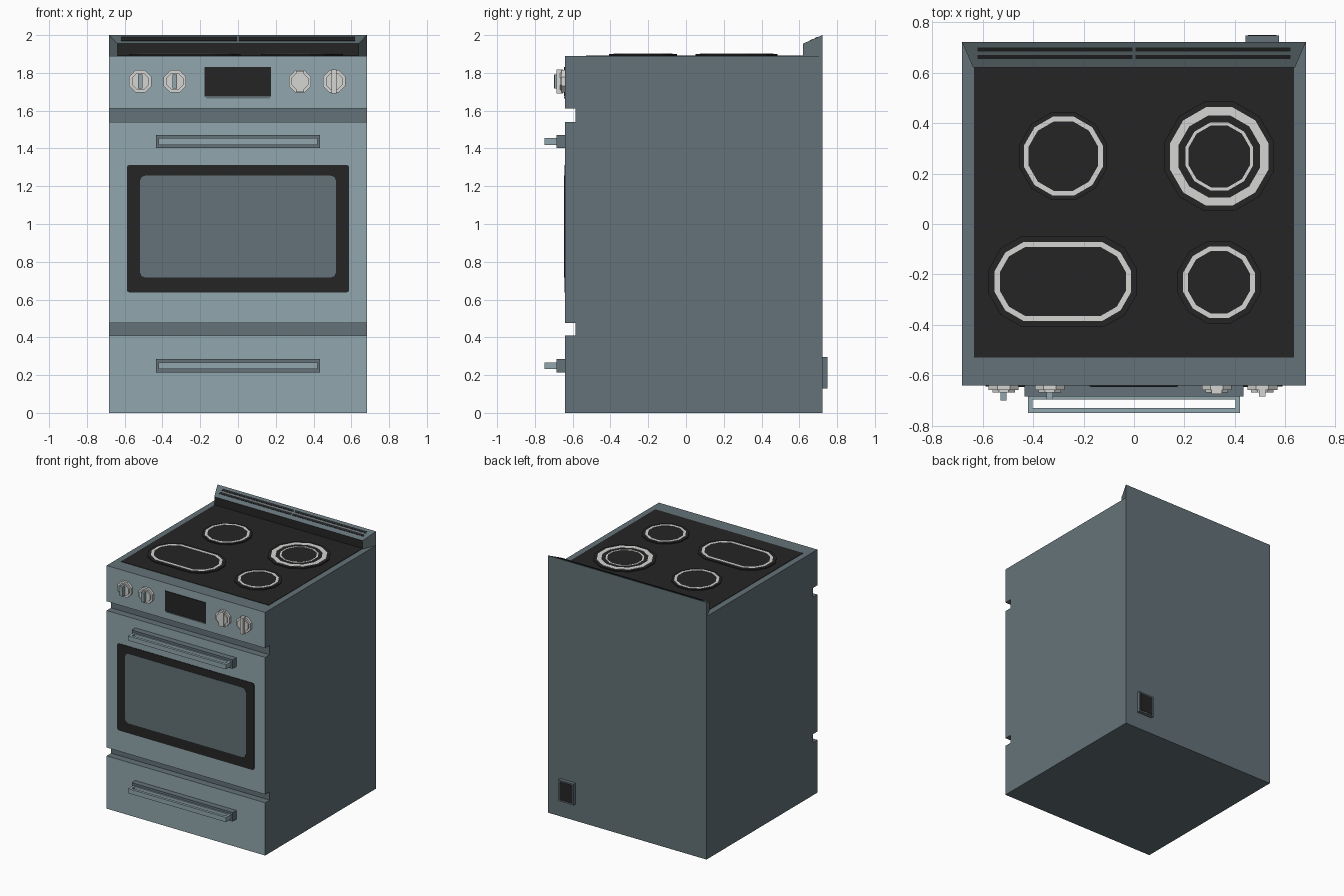
import bpy, bmesh, math

if "Cube" in bpy.data.objects:
    bpy.data.objects.remove(bpy.data.objects["Cube"])

def material(name, rgb):
    m = bpy.data.materials.new(name)
    m.diffuse_color = (*rgb, 1)
    m.use_nodes = True
    m.node_tree.nodes["Principled BSDF"].inputs["Base Color"].default_value = m.diffuse_color
    return m

LIGHT = material("light steel", (0.283, 0.386, 0.418))
BODY = material("dark steel", (0.127, 0.171, 0.188))
BLACK = material("black glass", (0.0185, 0.0185, 0.0185))
WHITE = material("pale grey", (0.66, 0.67, 0.65))

def finish(name, bm, mats, rule=None):
    bmesh.ops.recalc_face_normals(bm, faces=bm.faces[:])
    bm.normal_update()
    if rule:
        for f in bm.faces:
            f.material_index = rule(f)
    me = bpy.data.meshes.new(name)
    bm.to_mesh(me)
    bm.free()
    for m in mats:
        me.materials.append(m)
    ob = bpy.data.objects.new(name, me)
    bpy.context.collection.objects.link(ob)
    return ob

PLACE = {'x': lambda u, v, w: (w, u, v),
         'y': lambda u, v, w: (u, w, v),
         'z': lambda u, v, w: (u, v, w)}

def prism(name, pts, axis, a, b, mats, rule=None):
    """Extrude a 2D outline along an axis from a to b."""
    bm = bmesh.new()
    lo = [bm.verts.new(PLACE[axis](u, v, a)) for u, v in pts]
    hi = [bm.verts.new(PLACE[axis](u, v, b)) for u, v in pts]
    bm.faces.new(lo)
    bm.faces.new(hi)
    n = len(pts)
    for i in range(n):
        j = (i + 1) % n
        bm.faces.new((lo[i], lo[j], hi[j], hi[i]))
    return finish(name, bm, mats, rule)

def box(name, x, y, z, mats, rule=None):
    return prism(name, [(x[0], y[0]), (x[1], y[0]), (x[1], y[1]), (x[0], y[1])],
                 'z', z[0], z[1], mats, rule)

def cut_rect(x0, x1, z0, z1, c):
    return [(x0 + c, z0), (x1 - c, z0), (x1 - c * .3, z0 + c * .3), (x1, z0 + c),
            (x1, z1 - c), (x1 - c * .3, z1 - c * .3), (x1 - c, z1), (x0 + c, z1),
            (x0 + c * .3, z1 - c * .3), (x0, z1 - c), (x0, z0 + c), (x0 + c * .3, z0 + c * .3)]

def round_outline(cx, cy, r, half=0.0, n=12):
    """Low-poly circle, stretched into an oval when half > 0."""
    pts = []
    for i in range(n):
        t = 2 * math.pi * (i + 0.5) / n
        pts.append((cx + r * math.cos(t) + math.copysign(half, math.cos(t)),
                    cy + r * math.sin(t)))
    return pts

def ring(name, cx, cy, r_out, r_in, half, z):
    bm = bmesh.new()
    o = [bm.verts.new((u, v, z)) for u, v in round_outline(cx, cy, r_out, half)]
    i = [bm.verts.new((u, v, z)) for u, v in round_outline(cx, cy, r_in, half)]
    n = len(o)
    for k in range(n):
        j = (k + 1) % n
        bm.faces.new((o[k], o[j], i[j], i[k]))
    # give it a small thickness
    res = bmesh.ops.extrude_face_region(bm, geom=bm.faces[:])
    for v in [e for e in res["geom"] if isinstance(e, bmesh.types.BMVert)]:
        v.co.z += 0.002
    return finish(name, bm, [WHITE])

# Body with two horizontal grooves; front panels are lighter
F, G, B = -0.64, -0.585, 0.722
body = [(F, 0), (F, .41), (G, .41), (G, .475), (F, .475), (F, 1.54), (G, 1.54),
        (G, 1.612), (F, 1.612), (F, 1.89), (B, 1.89), (B, 0)]
prism("body", body, 'x', -.682, .682, [BODY, LIGHT],
      lambda f: int(f.normal.y < -.9 and f.calc_center_median().y < -.63))

# Cooktop glass
box("cooktop_glass", (-.635, .635), (-.53, .63), (1.885, 1.893), [BLACK])

# Burners: raised black zones with pale rings
burners = [("back_left", -.28, .269, .18, 0, [(.162, .143)]),
           ("back_right", .338, .268, .225, 0, [(.202, .168), (.139, .127)]),
           ("front_right", .337, -.231, .17, 0, [(.147, .128)]),
           ("front_left", -.282, -.228, .187, .114, [(.162, .141)])]
for nm, cx, cy, r, half, rings in burners:
    prism(nm + "_burner_zone", round_outline(cx, cy, r, half), 'z', 1.89, 1.9, [BLACK])
    for k, (ro, ri) in enumerate(rings):
        ring(f"{nm}_burner_ring_{k + 1}", cx, cy, ro, ri, half, 1.9)

# Backguard: tapered in plan, sloping top, black front
bm = bmesh.new()
rows = []
for hx, y, zt in ((.638, .62, 1.955), (.682, B, 2.0)):
    rows.append([bm.verts.new(p) for p in
                 ((-hx, y, 1.885), (hx, y, 1.885), (hx, y, zt), (-hx, y, zt))])
bm.faces.new(rows[0])
bm.faces.new(rows[1])
for i in range(4):
    j = (i + 1) % 4
    bm.faces.new((rows[0][i], rows[0][j], rows[1][j], rows[1][i]))
finish("backguard", bm, [BODY, BLACK], lambda f: int(f.normal.y < -.95))

# Vent slots lying on the sloping top
def slope(y):
    return 1.955 + (y - .62) * .045 / .102
for k, y in enumerate((.662, .692)):
    for side, (x0, x1) in (("left", (-.62, -.006)), ("right", (.006, .62))):
        a, b = y - .008, y + .008
        prism(f"vent_slot_{side}_{k + 1}",
              [(a, slope(a) - .002), (b, slope(b) - .002), (b, slope(b) + .002),
               (a, slope(a) + .002)], 'x', x0, x1, [BLACK])

# Oven window: black frame and glass
prism("window_frame", cut_rect(-.588, .588, .638, 1.313, .012), 'y', F - .004, F + .01, [BLACK])
prism("window_glass", cut_rect(-.52, .52, .716, 1.257, .03), 'y', F - .006, F, [BODY])

# Display panel with a thin ledge
box("display", (-.177, .175), (F - .005, F + .01), (1.675, 1.83), [BLACK])
box("display_ledge", (-.17, .17), (F - .006, F + .01), (1.664, 1.672), [BODY])

# Handles: dark mounting bar with a light open loop
for nm, z in (("door", 1.437), ("drawer", .25)):
    box(nm + "_handle_base", (-.434, .434), (-.685, F), (z - .035, z + .035), [BODY])
    zz = (z - .018, z + .018)
    box(nm + "_handle_bar", (-.421, .421), (-.75, -.73), zz, [LIGHT])
    box(nm + "_handle_back", (-.421, .421), (-.695, -.685), zz, [LIGHT])
    for side, s in (("left", -1), ("right", 1)):
        xs = sorted((s * .421, s * .402))
        box(f"{nm}_handle_post_{side}", xs, (-.73, -.695), zz, [LIGHT])

# Control knobs: eight-sided dials with grip bars
knobs = [(-.517, .012, .037, -.70, LIGHT), (-.334, .012, .037, -.695, LIGHT),
         (.328, .021, .055, -.675, WHITE), (.509, .013, .064, -.685, WHITE)]
for k, (x, w, h, tip, mat) in enumerate(knobs):
    zc = 1.755
    prism(f"knob_{k + 1}_dial", round_outline(x, zc, .064, 0, 8), 'y', -.658, F, [WHITE])
    prism(f"knob_{k + 1}_cap", round_outline(x, zc, .048, 0, 8), 'y', -.668, -.658, [WHITE])
    box(f"knob_{k + 1}_grip", (x - w, x + w), (tip, -.65), (zc - h, zc + h), [mat])

# Power socket on the back
box("power_socket", (.443, .575), (.715, .748), (.13, .295), [BODY])
box("power_socket_face", (.453, .565), (.745, .75), (.14, .285), [BLACK])
